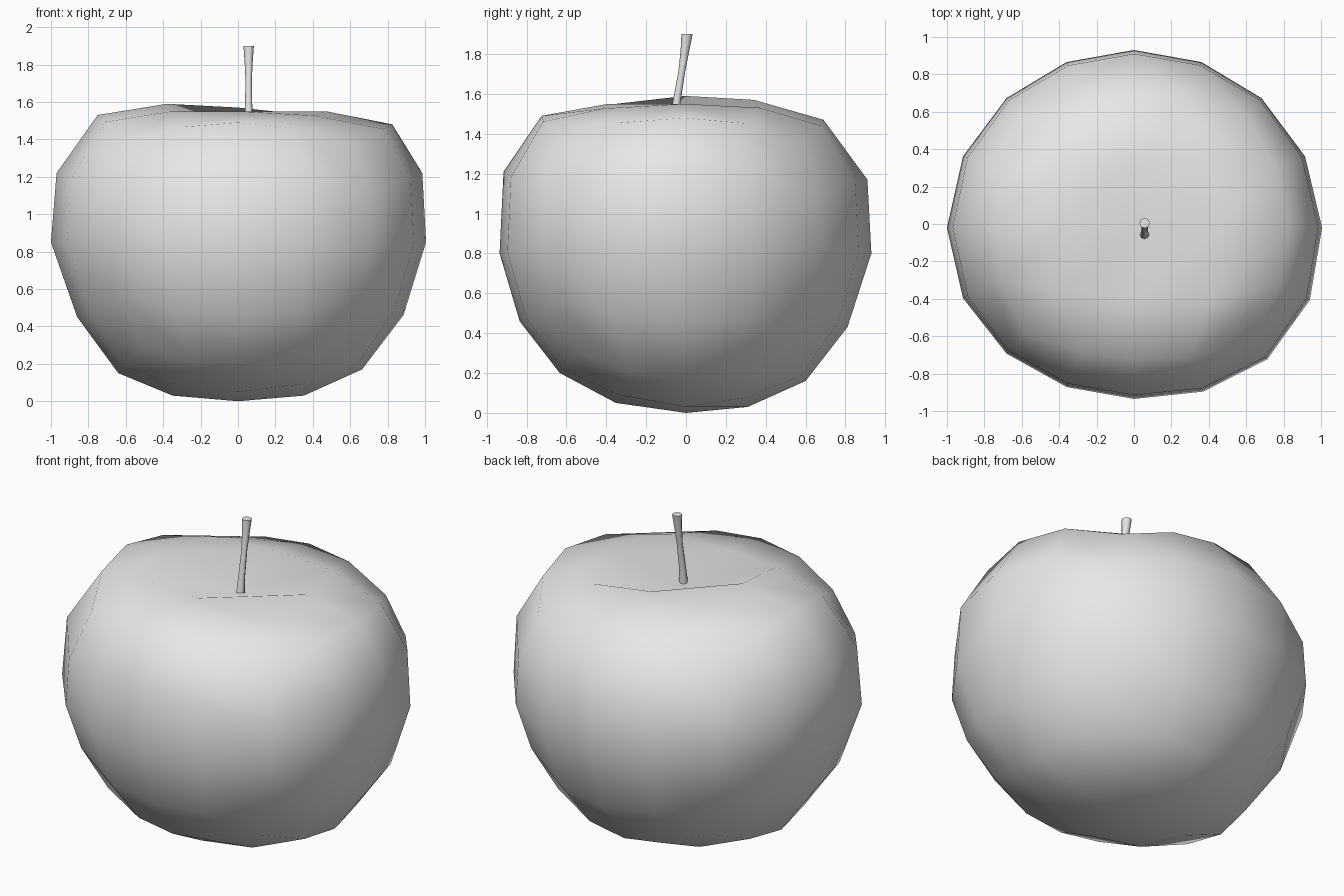
import bpy
import bmesh
from math import sin, cos, tan, pi, atan2, asin, degrees
from mathutils import Vector

cube = bpy.data.objects.get("Cube")
if cube:
    bpy.data.objects.remove(cube, do_unlink=True)


def make_material(name, colour):
    mat = bpy.data.materials.new(name)
    mat.use_nodes = True
    mat.diffuse_color = colour
    mat.node_tree.nodes["Principled BSDF"].inputs["Base Color"].default_value = colour
    return mat


def finish(name, bm, mat):
    bmesh.ops.recalc_face_normals(bm, faces=bm.faces)
    mesh = bpy.data.meshes.new(name)
    bm.to_mesh(mesh)
    bm.free()
    mesh.materials.append(mat)
    for poly in mesh.polygons:
        poly.use_smooth = True
    obj = bpy.data.objects.new(name, mesh)
    bpy.context.collection.objects.link(obj)
    return obj


grey = make_material("plain grey", (0.8, 0.8, 0.8, 1))

# Side profiles (radius, height) from the bottom to the dimple, every 22.5 degrees
BOTTOM, DIMPLE = (0, 0), (0, 1.44)
PROFILES = {
    "left": [BOTTOM, (.35, .03), (.66, .17), (.88, .46), (1, .85), (.98, 1.22), (.82, 1.48), (.47, 1.55), DIMPLE],
    "back": [BOTTOM, (.31, .03), (.6, .16), (.81, .43), (.93, .8), (.91, 1.17), (.69, 1.47), (.34, 1.57), DIMPLE],
    "right": [BOTTOM, (.35, .03), (.64, .15), (.86, .45), (1, .85), (.97, 1.22), (.75, 1.53), (.38, 1.59), DIMPLE],
    "front": [BOTTOM, (.35, .05), (.63, .2), (.83, .46), (.93, .8), (.91, 1.21), (.72, 1.49), (.39, 1.55), DIMPLE],
}


def sample(profile, latitude):
    t = (degrees(latitude) + 90) / 22.5
    i = min(int(t), 7)
    return Vector(profile[i]).lerp(Vector(profile[i + 1]), t - i)


def fruit_point(direction):
    latitude = asin(max(-1, min(1, direction.z)))
    a = atan2(direction.y, direction.x)
    side = sample(PROFILES["left" if cos(a) > 0 else "right"], latitude)
    depth = sample(PROFILES["back" if sin(a) > 0 else "front"], latitude)
    r, z = side * cos(a) ** 2 + depth * sin(a) ** 2
    # Fuller cheek at the front left
    r *= 1 + 0.045 * max(0, cos(a + pi / 4)) ** 6
    return Vector((r * cos(a), r * sin(a) - 0.02 * direction.x ** 2, z))


# Fruit body: a gridded cube rounded into a sphere and shaped by the profiles
bm = bmesh.new()
bmesh.ops.create_cube(bm, size=2)
bmesh.ops.subdivide_edges(bm, edges=bm.edges[:], cuts=3, use_grid_fill=True)
for v in bm.verts:
    direction = Vector([tan(c * pi / 4) for c in v.co]).normalized()
    v.co = fruit_point(direction)
finish("fruit_body", bm, grey)

# Stem: a bent tube that widens at the top
SIDES = 8
STATIONS = [(-.06, 1.42, .028), (-.05, 1.54, .02), (-.02, 1.72, .017), (-.005, 1.82, .022), (.005, 1.9, .028)]
bm = bmesh.new()
rings = []
for y, z, radius in STATIONS:
    angles = [2 * pi * k / SIDES for k in range(SIDES)]
    rings.append([bm.verts.new((.057 + radius * cos(a), y + radius * sin(a), z)) for a in angles])
for low, high in zip(rings, rings[1:]):
    for k in range(SIDES):
        n = (k + 1) % SIDES
        bm.faces.new((low[k], low[n], high[n], high[k]))
bm.faces.new(rings[0])
bm.faces.new(rings[-1])
stem = finish("stem", bm, grey)
bpy.context.view_layer.objects.active = stem
stem.select_set(True)
bpy.ops.object.shade_smooth_by_angle(angle=pi / 3)
